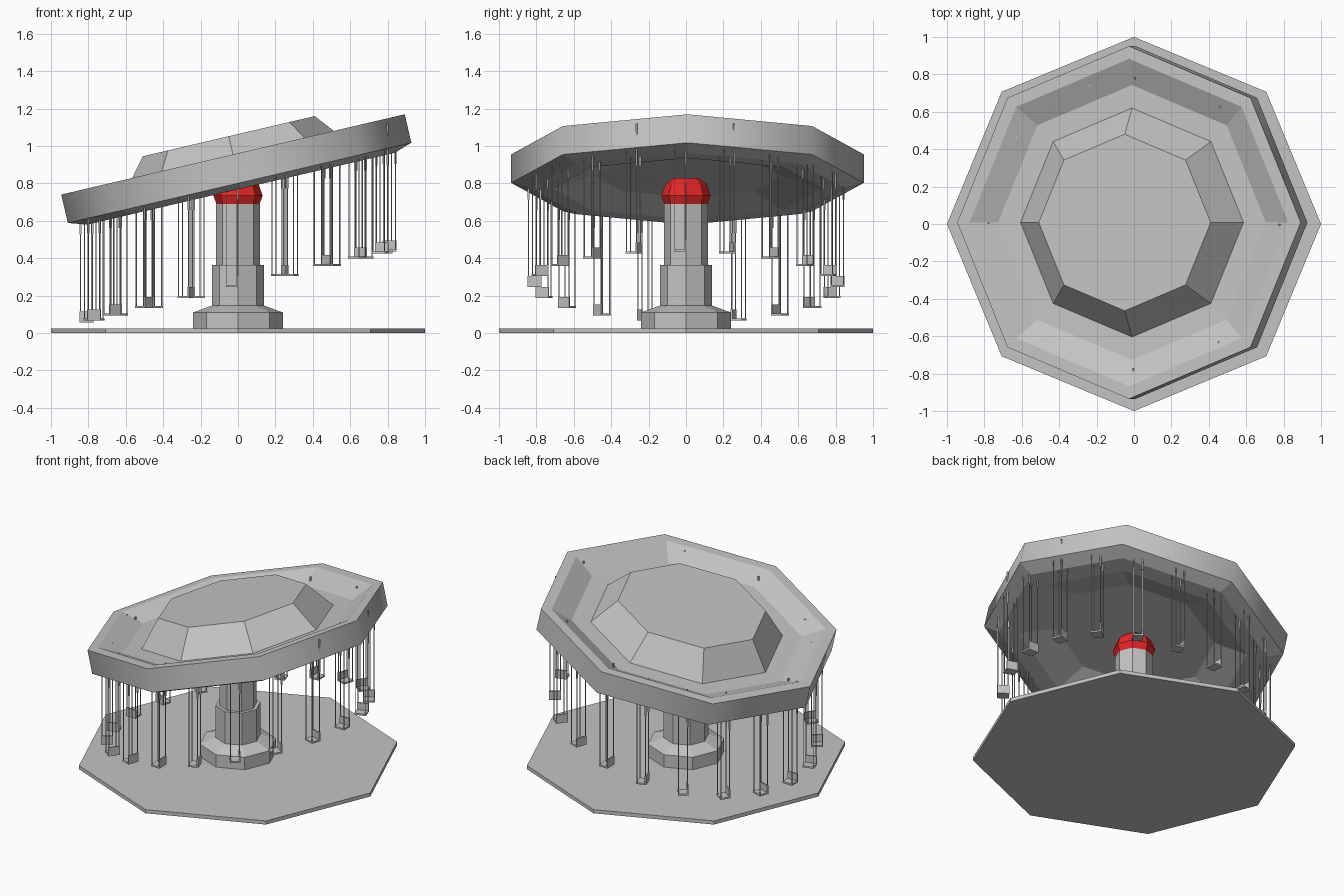
import bpy, bmesh, math
from mathutils import Matrix, Vector

cube = bpy.data.objects.get("Cube")
if cube:
    bpy.data.objects.remove(cube)


def material(name, color):
    m = bpy.data.materials.new(name)
    m.use_nodes = True
    m.diffuse_color = color
    m.node_tree.nodes["Principled BSDF"].inputs["Base Color"].default_value = color
    return m


GREY = material("painted_grey", (0.55, 0.55, 0.55, 1))
RED = material("bearing_red", (0.8, 0.02, 0.02, 1))


def finish(name, bm, mat):
    bmesh.ops.recalc_face_normals(bm, faces=bm.faces[:])
    mesh = bpy.data.meshes.new(name)
    bm.to_mesh(mesh)
    bm.free()
    mesh.materials.append(mat)
    obj = bpy.data.objects.new(name, mesh)
    bpy.context.scene.collection.objects.link(obj)
    return obj


def octagon_lathe(name, profile, mat, smooth_walls=False):
    """Stack octagonal rings from (radius, height) pairs and cap both ends."""
    bm = bmesh.new()
    rings = []
    for r, z in profile:
        angles = [math.tau * i / 8 for i in range(8)]
        rings.append([bm.verts.new((r * math.cos(a), r * math.sin(a), z)) for a in angles])
    for lower, upper in zip(rings, rings[1:]):
        for i in range(8):
            j = (i + 1) % 8
            bm.faces.new((lower[i], lower[j], upper[j], upper[i]))
    bm.faces.new(rings[0])
    bm.faces.new(rings[-1])
    bm.normal_update()
    if smooth_walls:
        for f in bm.faces:
            f.smooth = abs(f.normal.z) < 0.1
    return finish(name, bm, mat)


def add_box(bm, x, y, z):
    """Box from (min, max) ranges on each axis."""
    size = Vector((x[1] - x[0], y[1] - y[0], z[1] - z[0]))
    mid = Vector((sum(x) / 2, sum(y) / 2, sum(z) / 2))
    bmesh.ops.create_cube(bm, size=1, matrix=Matrix.Translation(mid) @ Matrix.Diagonal(size).to_4x4())


# Ground platform and stepped column
octagon_lathe("platform", [(1, 0), (1, 0.025)], GREY)
octagon_lathe("column_foot", [(0.24, 0.02), (0.24, 0.11), (0.14, 0.147)], GREY)
octagon_lathe("column_sleeve", [(0.14, 0.14), (0.14, 0.365)], GREY)
octagon_lathe("column_shaft", [(0.117, 0.36), (0.117, 0.69)], GREY)
octagon_lathe("bearing", [(0.115, 0.69), (0.132, 0.735), (0.11, 0.795), (0.07, 0.828)], RED)

# Tilted canopy: recessed underside, rim, channel and raised crown
TILT = math.radians(13.15)
canopy = octagon_lathe("canopy", [
    (0.5, 0.0), (0.72, -0.07), (0.845, -0.07), (0.943, -0.038),
    (0.943, 0.118), (0.875, 0.118), (0.735, 0.048), (0.612, 0.046), (0.472, 0.218),
], GREY, smooth_walls=True)
canopy.matrix_world = Matrix.Translation((0, 0.008, 0.84)) @ Matrix.Rotation(-TILT, 4, "Y")

# Hanging seats: local x points outward, local -y is the way the rider faces
SWINGS = 20
RADIUS = 0.81
HALF = 0.037
DEPTH = 0.065
ROD = 0.0022
PEG = 0.0045
for k in range(SWINGS):
    angle = math.tau * k / SWINGS
    height = 0.25 + math.tan(TILT) * RADIUS * math.cos(angle)
    place = (Matrix.Translation((RADIUS * math.cos(angle), RADIUS * math.sin(angle), height))
             @ Matrix.Rotation(angle, 4, "Z"))

    seat = bmesh.new()
    add_box(seat, (-HALF, HALF), (-DEPTH, 0), (-0.004, 0.007))
    add_box(seat, (-HALF, HALF), (-0.009, 0), (0.007, 0.055))
    finish(f"seat_{k + 1}", seat, GREY).matrix_world = place

    rods = bmesh.new()
    for x in (-HALF + PEG, HALF - PEG):
        for y in (-DEPTH + PEG, -PEG):
            add_box(rods, (x - ROD, x + ROD), (y - ROD, y + ROD), (0, 0.6))
        # Thicker mounting peg passing through the canopy
        add_box(rods, (x - PEG, x + PEG), (-2 * PEG, 0), (0.465, 0.69))
    finish(f"hanger_rods_{k + 1}", rods, GREY).matrix_world = place
